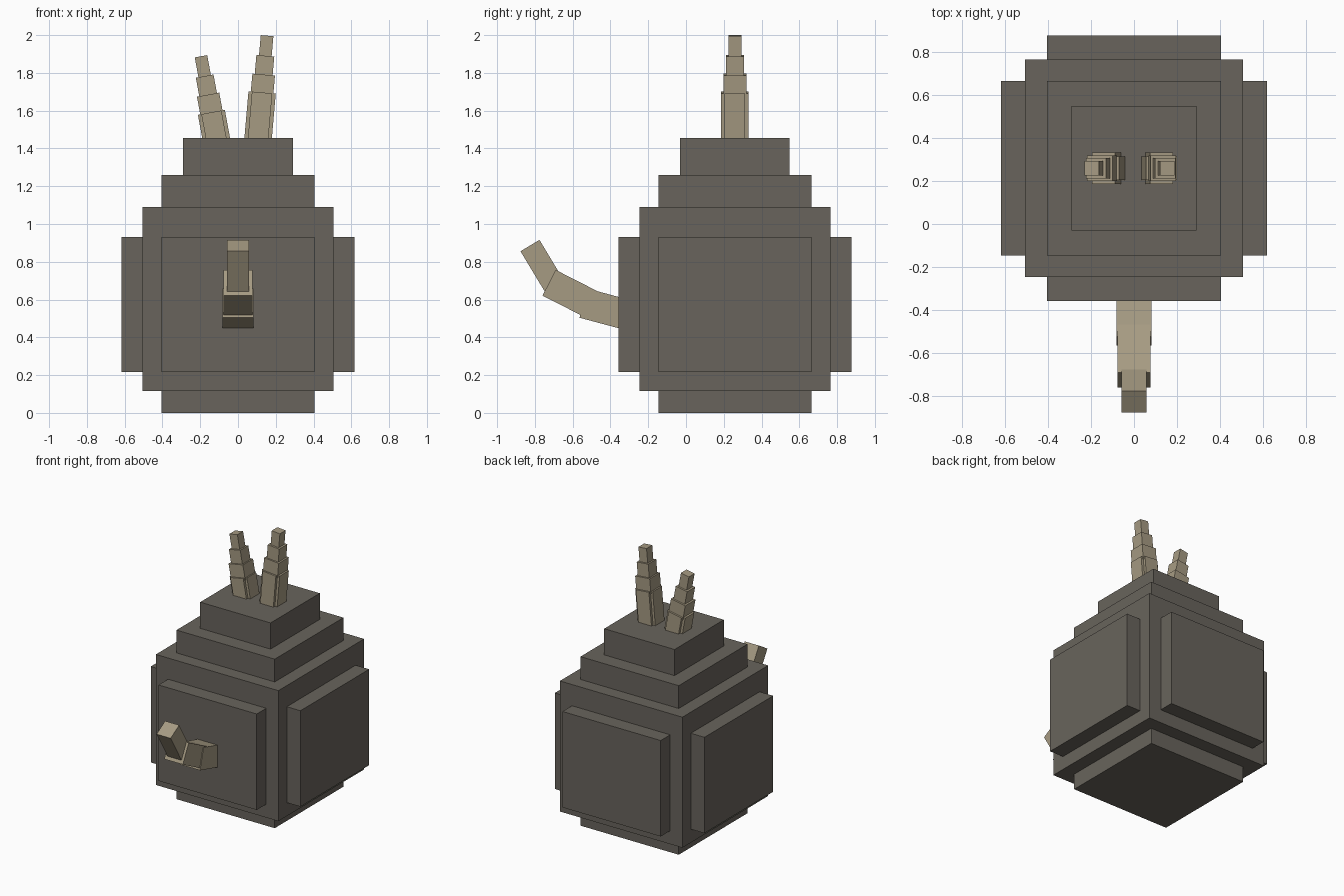
import bpy
from math import radians, sin, cos
from mathutils import Vector, Matrix

if "Cube" in bpy.data.objects:
    bpy.data.objects.remove(bpy.data.objects["Cube"], do_unlink=True)


def make_material(name, rgb):
    mat = bpy.data.materials.new(name)
    mat.use_nodes = True
    mat.diffuse_color = (*rgb, 1)
    mat.node_tree.nodes["Principled BSDF"].inputs["Base Color"].default_value = (*rgb, 1)
    return mat


STONE = make_material("dark stone grey", (0.14, 0.127, 0.107))
TAN = make_material("dry stem tan", (0.38, 0.325, 0.225))


def box(name, centre, size, mat, rotation=None):
    bpy.ops.mesh.primitive_cube_add(size=1)
    ob = bpy.context.object
    ob.name = ob.data.name = name
    rot = rotation or Matrix.Identity(4)
    ob.data.transform(Matrix.Translation(centre) @ rot @ Matrix.Diagonal((*size, 1)))
    ob.data.materials.append(mat)
    return ob


def block(name, half_x, half_y, z0, z1):
    """Axis-aligned body block around the body's own centre line."""
    box(name, Vector((0, BODY_Y, (z0 + z1) / 2)), (2 * half_x, 2 * half_y, z1 - z0), STONE)


# Stepped body: core, side panels, base and two upper steps
BODY_Y = 0.259
block("body_core", 0.505, 0.505, 0.117, 1.09)
block("side_panels", 0.617, 0.405, 0.217, 0.932)
block("front_back_panels", 0.405, 0.617, 0.217, 0.932)
block("base_step", 0.405, 0.405, 0, 0.2)
block("lower_top_step", 0.405, 0.405, 1.0, 1.26)
block("upper_top_step", 0.29, 0.29, 1.2, 1.455)


# Tapered stalks on top, measured back from the tip along the tilted axis
def stalk(side, tip, tilt, length):
    rot = Matrix.Rotation(radians(tilt), 4, "Y")
    axis = rot.to_3x3() @ Vector((0, 0, 1))

    def piece(name, start, end, wx, wy):
        box(f"{side}_stalk_{name}", tip - axis * (start + end) / 2,
            (wx, wy, end - start), TAN, rot)

    piece("tip", 0, 0.12, 0.067, 0.067)
    piece("upper", 0.107, 0.22, 0.095, 0.095)
    piece("middle", 0.207, 0.32, 0.12, 0.12)
    # Crossed boxes give the foot its notched corners
    piece("foot_wide", 0.302, length, 0.145, 0.108)
    piece("foot_deep", 0.302, length, 0.108, 0.145)


stalk("left", Vector((0.154, BODY_Y, 1.997)), 5, 0.59)
stalk("right", Vector((-0.196, BODY_Y, 1.888)), -10.5, 0.49)


# Upward-curving spout; each piece is set by the middle of its outer end
def spout(name, end_y, end_z, rise, length, width, thickness):
    a = radians(rise)
    direction = Vector((0, -cos(a), sin(a)))
    centre = Vector((0, end_y, end_z)) - direction * length / 2
    box(name, centre, (width, length, thickness), TAN, Matrix.Rotation(-a, 4, "X"))


spout("spout_root", -0.543, 0.581, 15, 0.26, 0.164, 0.16)
spout("spout_middle", -0.725, 0.689, 27, 0.25, 0.154, 0.153)
spout("spout_tip", -0.826, 0.886, 59, 0.25, 0.116, 0.117)
